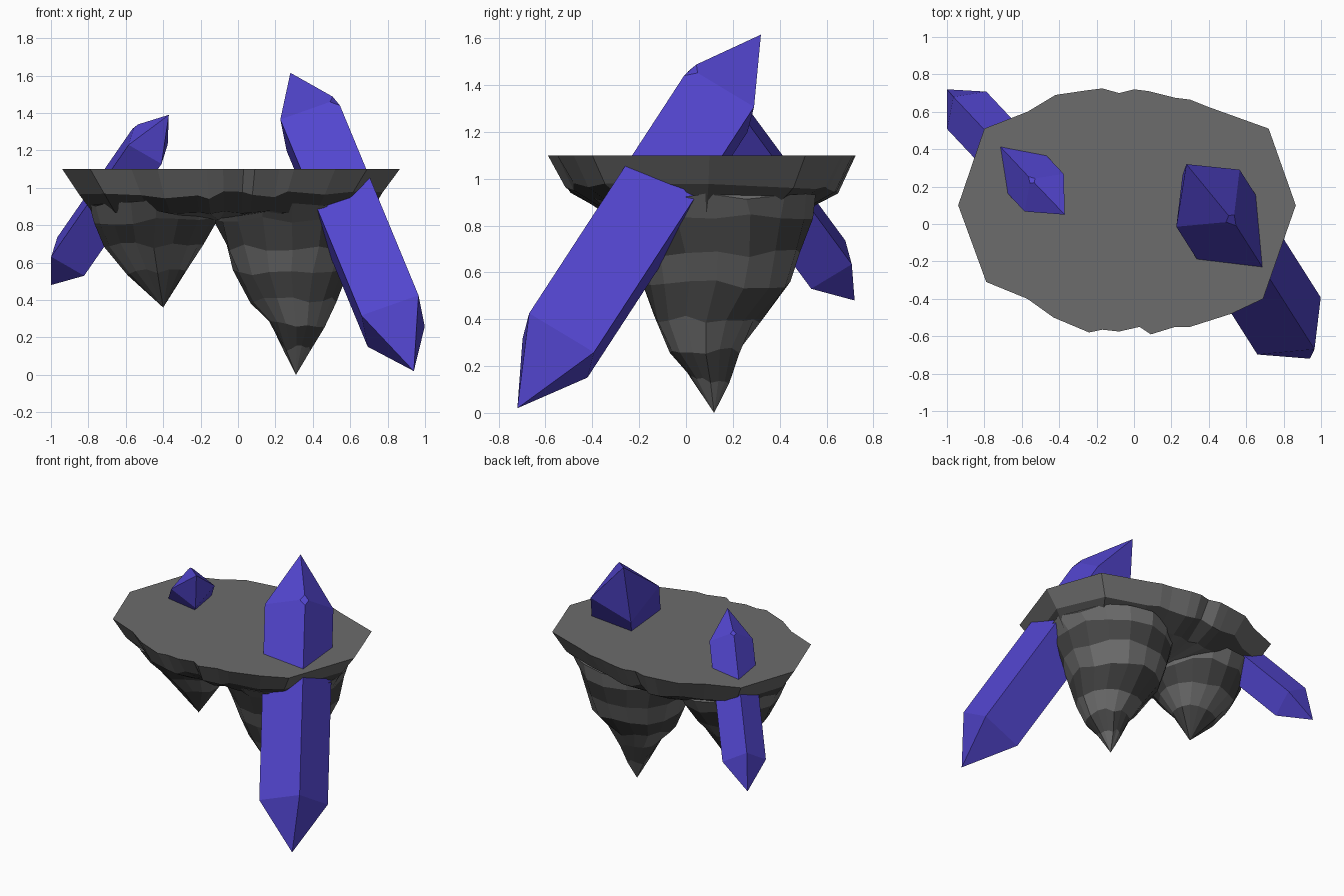
import bpy, bmesh, math, random
from mathutils import Vector

if "Cube" in bpy.data.objects:
    bpy.data.objects.remove(bpy.data.objects["Cube"])

random.seed(4)


def material(name, color):
    m = bpy.data.materials.new(name)
    m.diffuse_color = (*color, 1)
    m.use_nodes = True
    m.node_tree.nodes["Principled BSDF"].inputs["Base Color"].default_value = m.diffuse_color
    return m


ROCK = [material("rock_light", (0.15, 0.15, 0.15)), material("rock_dark", (0.06, 0.06, 0.06))]
PURPLE = material("crystal_purple", (0.085, 0.06, 0.62))


def finish(name, bm, mats):
    bmesh.ops.recalc_face_normals(bm, faces=bm.faces[:])
    me = bpy.data.meshes.new(name)
    bm.to_mesh(me)
    bm.free()
    for m in mats:
        me.materials.append(m)
    ob = bpy.data.objects.new(name, me)
    bpy.context.collection.objects.link(ob)
    return ob


def loft(name, rings, tip):
    """Skin closed rings from top to bottom and end in a point, with alternating strata."""
    bm = bmesh.new()
    loops = [[bm.verts.new(p) for p in r] for r in rings]
    bm.faces.new(loops[0])
    n = len(loops[0])
    for k in range(len(loops) - 1):
        for i in range(n):
            j = (i + 1) % n
            f = bm.faces.new((loops[k][i], loops[k][j], loops[k + 1][j], loops[k + 1][i]))
            f.material_index = k % 2
    t = bm.verts.new(tip)
    for i in range(n):
        f = bm.faces.new((loops[-1][i], loops[-1][(i + 1) % n], t))
        f.material_index = (len(loops) - 1) % 2
    return finish(name, bm, ROCK)


def oval(z, x0, x1, y0, y1, n=16):
    """Slightly ragged oval ring from its extents."""
    pts = []
    for i in range(n):
        a = 2 * math.pi * i / n
        r = 1 + random.uniform(-0.03, 0.03)
        pts.append(((x0 + x1) / 2 + (x1 - x0) / 2 * r * math.cos(a),
                    (y0 + y1) / 2 + (y1 - y0) / 2 * r * math.sin(a),
                    z + random.uniform(-0.018, 0.018)))
    return pts


# Flat-topped slab of the floating rock
outline = [(-.94, .10), (-.79, -.31), (-.57, -.40), (-.43, -.50), (-.24, -.58), (-.17, -.565),
           (-.08, -.575), (.03, -.55), (.09, -.59), (.22, -.55), (.30, -.55), (.52, -.48),
           (.69, -.40), (.865, .10), (.72, .51), (.40, .625), (.30, .665), (.22, .675),
           (.08, .71), (0, .72), (-.08, .70), (-.17, .725), (-.25, .715), (-.42, .69),
           (-.57, .60), (-.80, .51)]
slab_rings = []
for z, sx, sy, wave in ((1.1, 1, 1, 0), (.96, .90, .885, .025), (.87, .82, .66, .015)):
    slab_rings.append([(-.04 + (x + .04) * sx, .065 + (y - .065) * sy,
                        z + random.uniform(-wave, wave)) for x, y in outline])
rock = loft("floating_rock", slab_rings, (-.1, .08, .825))

# Two hanging rock spikes
large = loft("large_spike", [oval(*r) for r in (
    (.92, -.15, .74, -.38, .55), (.83, -.125, .70, -.29, .53), (.68, -.065, .65, -.22, .49),
    (.55, -.02, .59, -.18, .44), (.40, .07, .52, -.14, .31), (.27, .165, .46, -.07, .24),
    (.14, .24, .385, .02, .19))], (.31, .12, 0))
small = loft("small_spike", [oval(*r) for r in (
    (.92, -.79, -.08, -.33, .53), (.82, -.76, -.12, -.24, .48), (.69, -.71, -.19, -.13, .38),
    (.55, -.59, -.27, 0, .26))], (-.40, .12, .36))

# Fuse the spikes into the slab
bpy.context.view_layer.objects.active = rock
for spike in (large, small):
    mod = rock.modifiers.new("fuse", 'BOOLEAN')
    mod.operation = 'UNION'
    mod.solver = 'EXACT'
    mod.object = spike
    bpy.ops.object.modifier_apply(modifier=mod.name)
    bpy.data.objects.remove(spike)


def crystal(name, low, high, side_dir, side):
    """Square prism with pyramid ends and one chipped upper corner."""
    low, high = Vector(low), Vector(high)
    axis = high - low
    u = Vector(side_dir)
    u = (u - u.project(axis)).normalized() * side / 2
    v = u.cross(axis).normalized() * side / 2
    corners = (u + v, u - v, -u - v, -u + v)
    bm = bmesh.new()
    tips = [bm.verts.new(low), bm.verts.new(high)]
    ends = [[bm.verts.new(low + axis * t + c) for c in corners] for t in (.168, .825)]
    for i in range(4):
        j = (i + 1) % 4
        bm.faces.new((ends[0][i], ends[0][j], ends[1][j], ends[1][i]))
        for e, t in zip(ends, tips):
            bm.faces.new((e[i], e[j], t))
    bmesh.ops.bevel(bm, geom=[ends[1][0]], offset=side * .13, segments=1,
                    profile=.5, affect='VERTICES')
    return finish(name, bm, [PURPLE])


# Crystals running through the rock
crystal("large_crystal", (.94, -.72, .02), (.28, .32, 1.615), (.30, .03, .11), .325)
crystal("small_crystal", (-1.0, .72, .48), (-.37, .05, 1.39), (-.18, -.02, .09), .205)
